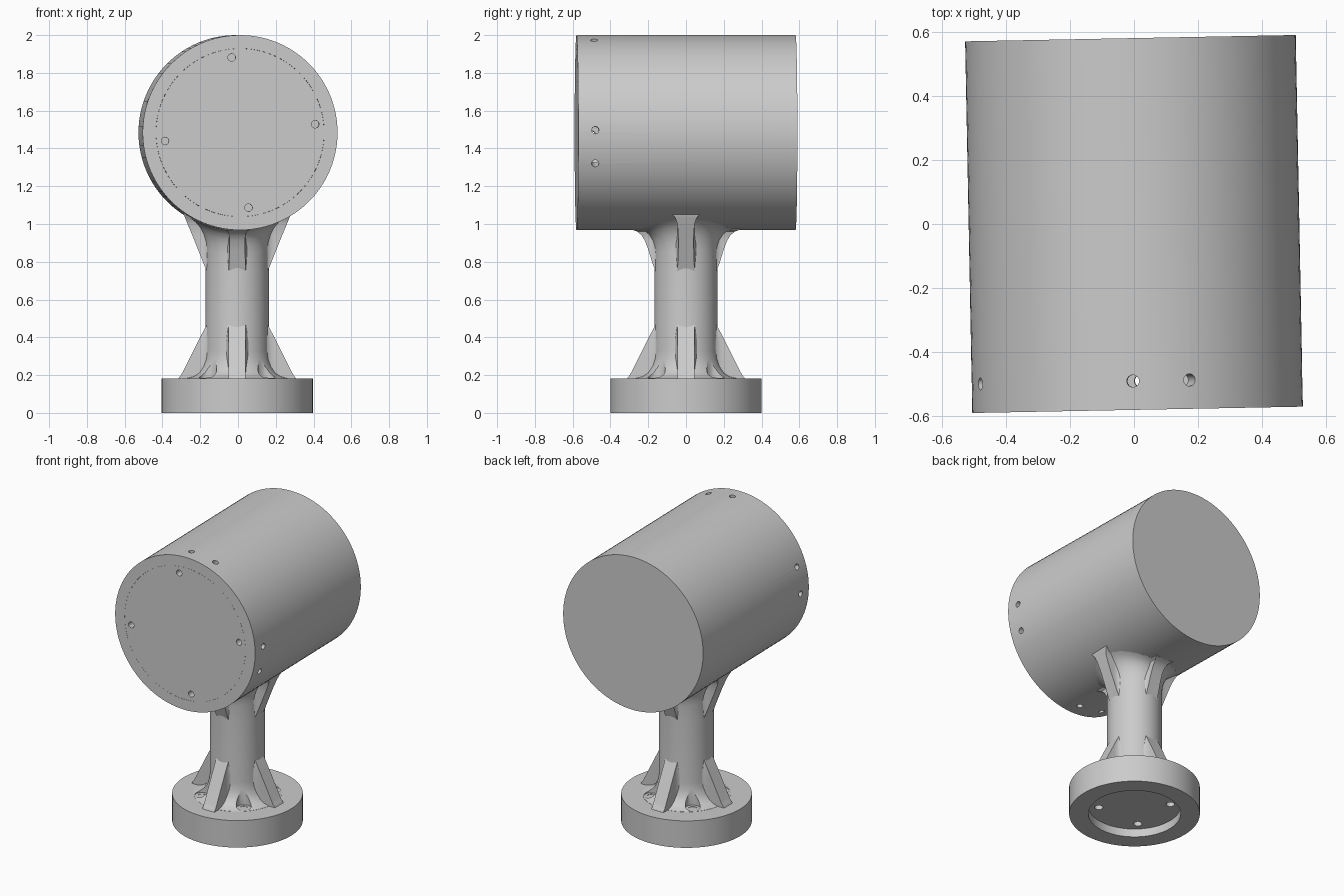
import bpy, bmesh, math
from mathutils import Matrix

if "Cube" in bpy.data.objects:
    bpy.data.objects.remove(bpy.data.objects["Cube"])

grey = bpy.data.materials.new("plain grey")
grey.use_nodes = True
grey.diffuse_color = (0.6, 0.6, 0.6, 1)
grey.node_tree.nodes["Principled BSDF"].inputs["Base Color"].default_value = (0.6, 0.6, 0.6, 1)

T = Matrix.Translation
R = lambda deg, axis: Matrix.Rotation(math.radians(deg), 4, axis)
RADIUS, AXIS_Z = 0.516, 1.484          # drum
COL_R = 0.168                          # column
STAND = T((-0.004, 0, 0))
DRUM = T((0, 0, AXIS_Z)) @ R(1.1, 'Z')


def finish(name, bm, matrix):
    bmesh.ops.transform(bm, matrix=matrix, verts=bm.verts)
    bmesh.ops.recalc_face_normals(bm, faces=bm.faces)
    me = bpy.data.meshes.new(name)
    bm.to_mesh(me)
    bm.free()
    ob = bpy.data.objects.new(name, me)
    bpy.context.collection.objects.link(ob)
    me.materials.append(grey)
    return ob


def loft(bm, rings):
    """Skin a stack of equal-length point rings and cap both ends."""
    rows = [[bm.verts.new(p) for p in ring] for ring in rings]
    n = len(rows[0])
    for a, b in zip(rows, rows[1:]):
        for i in range(n):
            j = (i + 1) % n
            bm.faces.new((a[i], a[j], b[j], b[i]))
    bm.faces.new(rows[0][::-1])
    bm.faces.new(rows[-1])


def lathe(name, profile, matrix, n=96):
    """Profile of (radius, height), capped at the first and last ring."""
    bm = bmesh.new()
    loft(bm, [[(r * math.cos(k * math.tau / n), r * math.sin(k * math.tau / n), z)
               for k in range(n)] for r, z in profile])
    return finish(name, bm, matrix)


def drill(target, holes):
    """Cut cylinders (radius, depth, matrix) out of the target."""
    bm = bmesh.new()
    for r, depth, m in holes:
        bmesh.ops.create_cone(bm, cap_ends=True, segments=24, radius1=r, radius2=r,
                              depth=depth, matrix=m)
    cutter = finish("hole_cutter", bm, Matrix.Identity(4))
    cutter.hide_render = True
    mod = target.modifiers.new("holes", 'BOOLEAN')
    mod.operation, mod.solver, mod.object = 'DIFFERENCE', 'EXACT', cutter
    bpy.context.view_layer.objects.active = target
    bpy.ops.object.modifier_apply(modifier=mod.name)
    bpy.data.objects.remove(cutter)


def under_drum(x):
    return AXIS_Z - math.sqrt(RADIUS ** 2 - x * x)


parts = []

# Hollow drum, open at the front, with paired radial screw holes
along_y = DRUM @ R(-90, 'X')
drum = lathe("drum_shell", [(0.4455, 0.51), (0.4455, -0.58), (RADIUS, -0.58), (RADIUS, 0.58)], along_y)
drill(drum, [(0.019, 0.2, DRUM @ T((0, -0.49, 0)) @ R(-a - q, 'Y') @ T((0.48, 0, 0)) @ R(90, 'Y'))
             for q in (0, 90, 180, 270) for a in (1.4, -18.5)])
parts.append(drum)

# Flush front lid with four screw holes
lid = lathe("front_lid", [(0.445, -0.58), (0.445, -0.52)], along_y)
drill(lid, [(0.02, 0.2, DRUM @ R(-6.4 - q, 'Y') @ T((0.4, -0.55, 0)) @ R(90, 'X'))
            for q in (0, 90, 180, 270)])
parts.append(lid)

# Round base with a recess underneath
bolts = [STAND @ R(45 + q, 'Z') @ T((0.22, 0, 0.25)) for q in (0, 90, 180, 270)]
base = lathe("base", [(0.283, 0.055), (0.283, 0), (0.4, 0), (0.4, 0.182)], STAND)
drill(base, [(0.026, 0.6, m) for m in bolts])
parts.append(base)

# Column, flared at the foot and flared into the underside of the drum
bm = bmesh.new()
n = 96
circle = [(math.cos(k * math.tau / n), math.sin(k * math.tau / n)) for k in range(n)]
foot = [(0.275, 0.17), (0.27, 0.183), (0.235, 0.192), (0.205, 0.212), (0.184, 0.245),
        (0.172, 0.285), (COL_R, 0.33), (COL_R, 0.76)]
head = [(COL_R, 0.13), (0.172, 0.09), (0.182, 0.055), (0.2, 0.025), (0.225, 0.007),
        (0.25, 0), (0.25, -0.03)]     # (radius, drop below the drum)
rings = [[(r * c, r * s, z) for c, s in circle] for r, z in foot]
rings += [[(r * c, r * s, under_drum(r * c) - h) for c, s in circle] for r, h in head]
loft(bm, rings)
column = finish("column", bm, STAND)
drill(column, [(0.046, 0.5, T((0, 0, 0.18)) @ m) for m in bolts])
parts.append(column)


# Gusset fins with filleted sides
def fin(name, levels, angle):
    """Levels of (height, reach, half width)."""
    bm = bmesh.new()
    rings = []
    for z, reach, w in levels:
        d = reach - math.sqrt(COL_R ** 2 - w * w)
        f = min(max(d, 0.002), 0.04)
        xc = math.sqrt(COL_R ** 2 - (w + f) ** 2) - 0.002
        fx = min(f + 0.015, max(reach - xc - 0.001, 0.001))
        side = [(0.06, w)]
        for k in range(6):
            p = math.radians(18 * k)
            side.append((xc + fx - fx * math.cos(p), w + f - f * math.sin(p)))
        side.append((reach, w))
        rings.append([(x, -y, z) for x, y in side] + [(x, y, z) for x, y in reversed(side)])
    loft(bm, rings)
    return finish(name, bm, STAND @ R(angle, 'Z'))


lower = [(0.17, 0.315, 0.045), (0.185, 0.31, 0.045), (0.2, 0.298, 0.045), (0.22, 0.287, 0.045),
         (0.3, 0.247, 0.045), (0.38, 0.207, 0.045), (0.43, 0.181, 0.045), (0.465, 0.163, 0.045)]
upper_side = [(0.75, 0.162, 0.045), (0.8, 0.182, 0.043), (0.87, 0.21, 0.041), (0.94, 0.238, 0.041),
              (1.0, 0.263, 0.045), (1.03, 0.275, 0.055), (1.055, 0.285, 0.075), (1.07, 0.288, 0.08)]
upper_end = [(0.75, 0.162, 0.045), (0.8, 0.18, 0.043), (0.86, 0.198, 0.041), (0.91, 0.217, 0.041),
             (0.94, 0.235, 0.043), (0.96, 0.258, 0.05), (0.969, 0.285, 0.065), (0.985, 0.29, 0.07)]
for name, angle in (("left", 0), ("back", 90), ("right", 180), ("front", 270)):
    parts.append(fin("lower_fin_" + name, lower, angle))
    parts.append(fin("upper_fin_" + name, upper_end if angle % 180 else upper_side, angle))

# Smooth shading with sharp edges kept
bpy.ops.object.select_all(action='DESELECT')
for ob in parts:
    ob.select_set(True)
bpy.context.view_layer.objects.active = parts[0]
bpy.ops.object.shade_smooth_by_angle(angle=math.radians(30))
